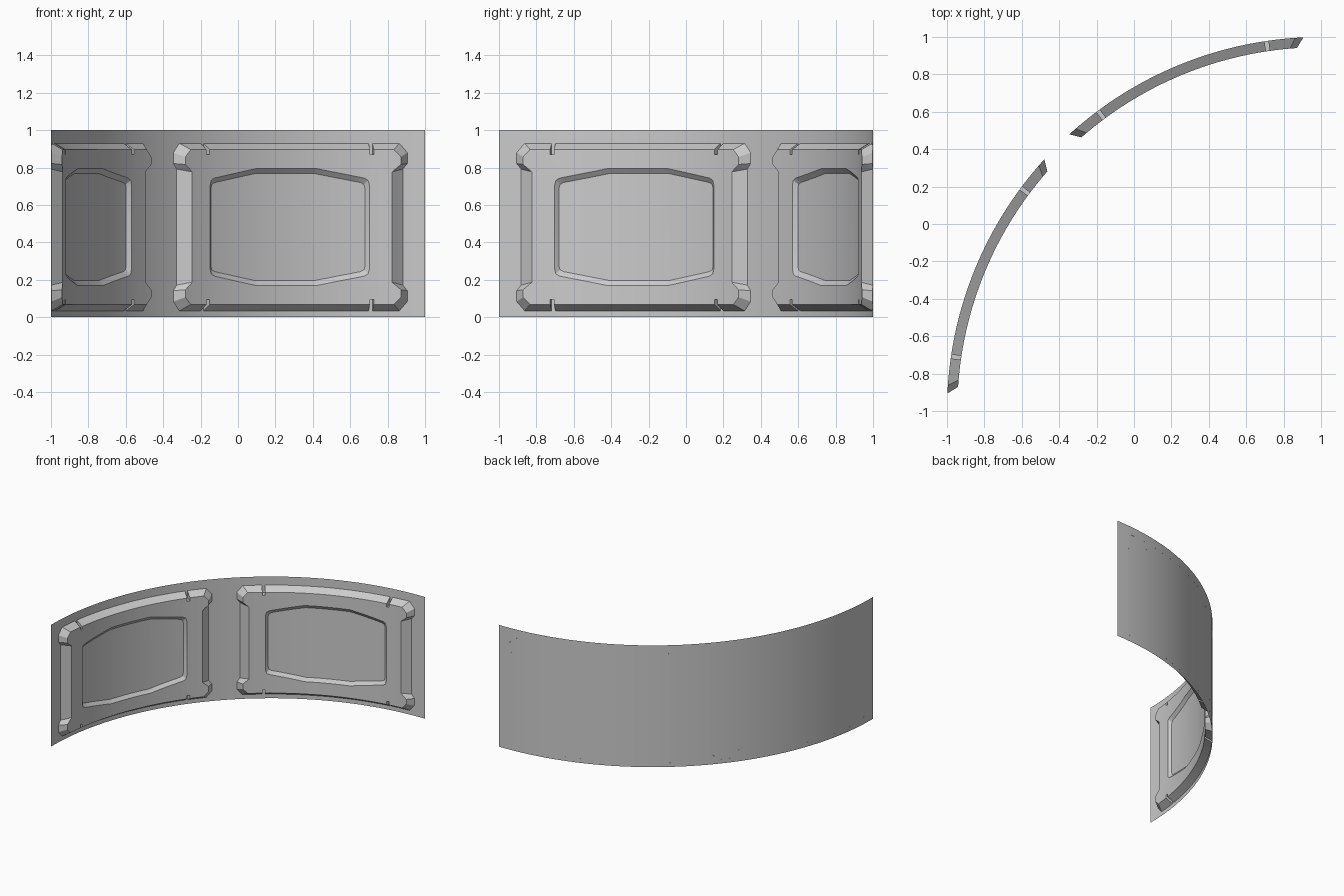
import bpy, bmesh
from math import radians, sin, cos

if "Cube" in bpy.data.objects:
    bpy.data.objects.remove(bpy.data.objects["Cube"])

CX, CY, R = 1.0, -1.0, 2.0      # arc axis and wall radius
ZC = 0.482                      # panel centre height


def bend(deg, r, z):
    a = radians(deg)
    return (CX - r * sin(a), CY + r * cos(a), z)


def finish(name, bm):
    me = bpy.data.meshes.new(name)
    bm.to_mesh(me)
    bm.free()
    ob = bpy.data.objects.new(name, me)
    bpy.context.collection.objects.link(ob)
    bpy.ops.object.select_all(action='DESELECT')
    ob.select_set(True)
    bpy.context.view_layer.objects.active = ob
    bpy.ops.object.shade_smooth_by_angle(angle=radians(25))
    return ob


def mirror4(q):
    """Full outline from a quarter outline running from top middle to right middle."""
    right = q + [(a, -z) for a, z in reversed(q)]
    return right + [(-a, z) for a, z in reversed(right)]


# Quarter outlines: (degrees from panel centre, height from panel centre)
BASE = [(13.8, .448), (13.8, .388), (14.4, .388), (14.4, .448),
        (18.55, .448), (19.8, .398), (19.8, .34), (19.1, .31)]
FACE = [(13.8, .414), (13.8, .388), (14.4, .388), (14.4, .414),
        (17.6, .414), (18.7, .375), (18.7, .335), (17.3, .295)]
WINDOW = [(5.1, .313), (12.9, .262), (13.5, .25), (13.7, .225)]
FLOOR = [(5.0, .286), (12.4, .238), (12.95, .228), (13.1, .208)]


def panel(name, centre):
    bm = bmesh.new()

    # flat space: x = degrees / 30, y = height, z = radius
    def loop(q, r):
        return [bm.verts.new((a / 30, z, r)) for a, z in mirror4(q)]

    def bridge(l1, l2):
        n = len(l1)
        for i in range(n):
            j = (i + 1) % n
            bm.faces.new((l1[i], l1[j], l2[j], l2[i]))

    base, face = loop(BASE, R), loop(FACE, 1.945)
    window, floor = loop(WINDOW, 1.945), loop(FLOOR, 1.966)
    bridge(base, face)
    bridge(window, floor)
    bm.faces.new(floor)
    # frame face between the outline and the window
    edges = [bm.edges.get((l[i], l[i - 1])) for l in (face, window) for i in range(len(l))]
    bmesh.ops.triangle_fill(bm, use_beauty=True, edges=edges, normal=(0, 0, -1))
    # slice into strips, then bend around the axis
    for i in range(-12, 13):
        bmesh.ops.bisect_plane(bm, geom=bm.verts[:] + bm.edges[:] + bm.faces[:],
                               plane_co=(i * 1.6 / 30, 0, 0), plane_no=(1, 0, 0))
    for v in bm.verts:
        v.co = bend(centre + v.co.x * 30, v.co.z, ZC + v.co.y)
    bmesh.ops.recalc_face_normals(bm, faces=bm.faces[:])
    # frame must face the arc axis
    bm.normal_update()
    big = max(bm.faces, key=lambda f: f.calc_area())
    c = big.calc_center_median()
    if big.normal.x * (CX - c.x) + big.normal.y * (CY - c.y) < 0:
        bmesh.ops.reverse_faces(bm, faces=bm.faces[:])
    return finish(name, bm)


# Thin quarter-circle wall
bm = bmesh.new()
N = 48
cols = [[bm.verts.new(bend(90 * i / N, R, z)) for z in (0, 1)] for i in range(N + 1)]
for a, b in zip(cols, cols[1:]):
    bm.faces.new((a[0], a[1], b[1], b[0]))
finish("curved_wall", bm)

# Two raised panels with recessed windows
panel("right_panel", 22.5)
panel("left_panel", 67.5)
